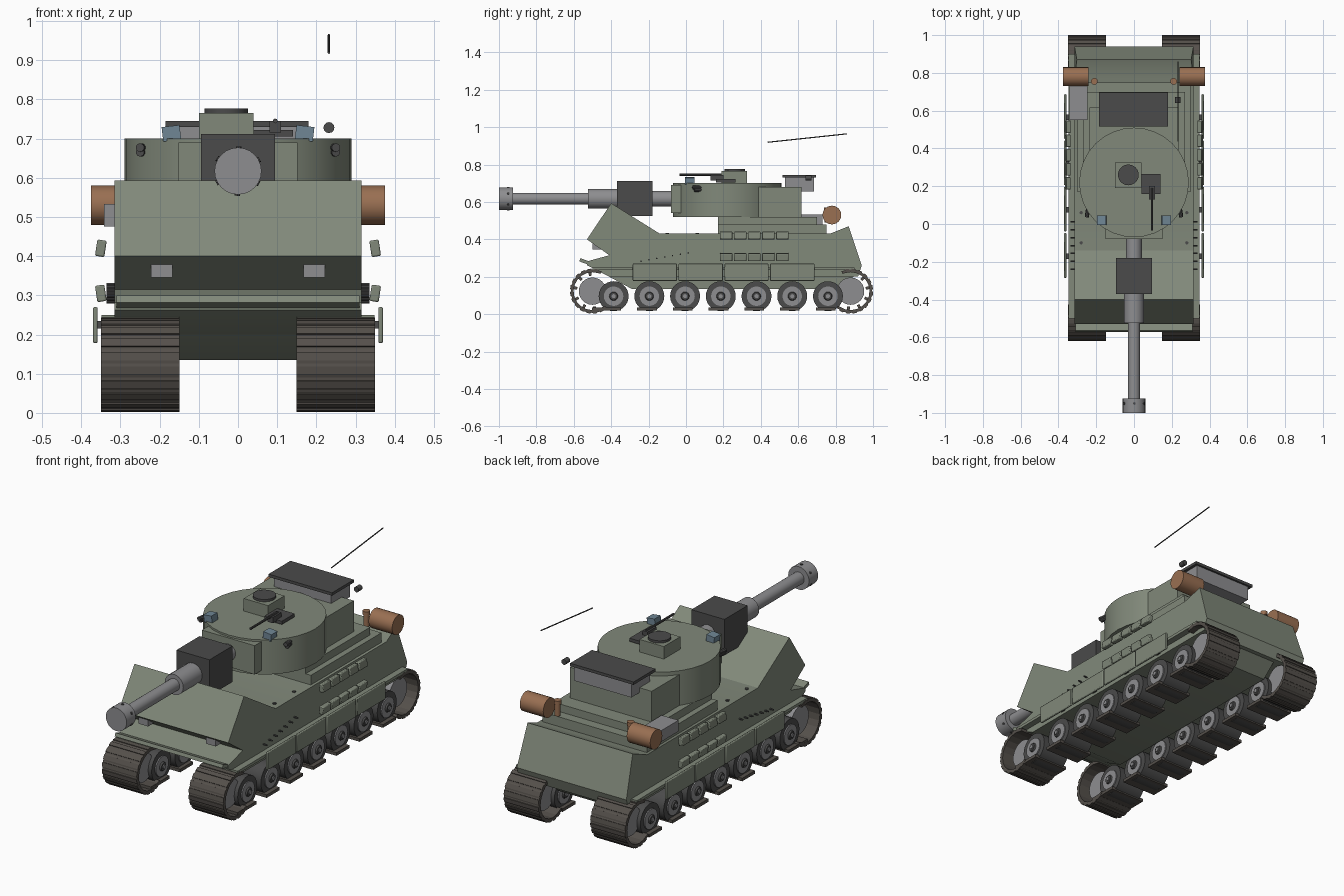
import bpy, bmesh
from math import radians, sin, cos, pi
from mathutils import Vector, Matrix

if "Cube" in bpy.data.objects:
    bpy.data.objects.remove(bpy.data.objects["Cube"])


def mat(name, r, g, b):
    m = bpy.data.materials.new(name)
    m.diffuse_color = (r, g, b, 1)
    m.use_nodes = True
    m.node_tree.nodes["Principled BSDF"].inputs["Base Color"].default_value = m.diffuse_color
    return m


GREEN = mat("olive_paint", 0.22, 0.25, 0.195)
DARK = mat("dark_metal", 0.07, 0.07, 0.07)
STEEL = mat("steel", 0.27, 0.27, 0.28)
TRACK = mat("track_metal", 0.09, 0.08, 0.07)
RUST = mat("brown_drum", 0.32, 0.16, 0.085)
GLASS = mat("sight_glass", 0.16, 0.24, 0.30)


def finish(name, bm, m):
    bmesh.ops.recalc_face_normals(bm, faces=bm.faces)
    me = bpy.data.meshes.new(name)
    bm.to_mesh(me)
    bm.free()
    me.materials.append(m)
    ob = bpy.data.objects.new(name, me)
    bpy.context.collection.objects.link(ob)
    return ob


def box(name, x, y, z, m, tilt=(0, 0), bevel=0):
    """Box from (min, max) pairs; tilt = angles about the x and y axes."""
    c = Vector(((x[0] + x[1]) / 2, (y[0] + y[1]) / 2, (z[0] + z[1]) / 2))
    bm = bmesh.new()
    bmesh.ops.create_cube(bm, size=1)
    bmesh.ops.scale(bm, verts=bm.verts, vec=(abs(x[1] - x[0]), y[1] - y[0], z[1] - z[0]))
    ob = finish(name, bm, m)
    ob.location = c
    ob.rotation_euler = (tilt[0], tilt[1], 0)
    if bevel:
        b = ob.modifiers.new("bevel", "BEVEL")
        b.width, b.segments = bevel, 2
    return ob


def rod(name, a, b, r, m, n=24, r2=None):
    """Cylinder or cone between two points."""
    a, b = Vector(a), Vector(b)
    bm = bmesh.new()
    bmesh.ops.create_cone(bm, cap_ends=True, segments=n, radius1=r,
                          radius2=r if r2 is None else r2, depth=(b - a).length)
    ob = finish(name, bm, m)
    ob.location = (a + b) / 2
    ob.rotation_euler = (b - a).to_track_quat("Z", "Y").to_euler()
    return ob


def extrude_x(name, profile, half, m):
    """Side profile of (y, z) points extruded across x."""
    bm = bmesh.new()
    f = bm.faces.new([bm.verts.new((-half, y, z)) for y, z in profile])
    g = bmesh.ops.extrude_face_region(bm, geom=[f])
    vs = [v for v in g["geom"] if isinstance(v, bmesh.types.BMVert)]
    bmesh.ops.translate(bm, verts=vs, vec=(2 * half, 0, 0))
    return finish(name, bm, m)


# Hull
hull = extrude_x("upper_hull", [(-.53, .262), (-.53, .282), (-.41, .315), (-.53, .40), (-.40, .593),
                                (-.14, .43), (.77, .43), (.87, .47), (.94, .26), (.92, .20),
                                (-.41, .20)], .315, GREEN)
for v in hull.data.vertices:            # rear plate narrows slightly at the top
    if v.co.y > .8 and v.co.z > .45:
        v.co.x *= .96
extrude_x("lower_hull", [(-.41, .22), (-.41, .20), (-.29, .135), (.82, .135), (.92, .22)], .155, GREEN)
box("front_lip", (-.31, .31), (-.57, -.49), (.268, .286), GREEN, (radians(-20), 0))
box("engine_deck_lower", (-.30, .30), (.17, .75), (.43, .48), GREEN)
box("engine_deck_upper", (-.27, .27), (.17, .70), (.48, .52), GREEN)

# Turret
rod("turret_body", (0, .22, .52), (0, .22, .70), .29, GREEN, 32)
box("turret_face", (-.152, .152), (-.08, .06), (.54, .69), GREEN)
box("turret_bustle", (-.235, .235), (.30, .617), (.52, .68), GREEN)
box("rear_bin", (-.165, .165), (.53, .685), (.655, .73), STEEL)
box("rear_bin_lid", (-.185, .18), (.515, .695), (.73, .745), DARK)
box("cupola_base", (-.10, .04), (.19, .325), (.69, .765), GREEN)
rod("cupola_hatch", (-.03, .26, .765), (-.03, .26, .777), .055, DARK)
box("machine_gun_mount", (.04, .14), (.16, .265), (.705, .722), DARK)
box("machine_gun_body", (.08, .11), (.13, .20), (.715, .745), DARK)
rod("machine_gun_barrel", (.095, -.035, .745), (.095, .19, .745), .006, DARK, 10)
for s in (1, -1):
    box("sight", (s * .147, s * .193), (-.005, .045), (.695, .732), GLASS, (0, s * .12))
    for i in range(2):
        rod("smoke_tube", (s * .24, .10, .677 - i * .012),
            (s * .25, .035 + i * .01, .677 - i * .012), .011, DARK, 10)

# Main gun
G = .617
box("mantlet", (-.095, .095), (-.37, -.18), (.525, .712), DARK)
rod("gun_root", (0, -.19, G), (0, -.04, G), .042, STEEL)
rod("gun_sleeve", (0, -.525, G), (0, -.365, G), .053, STEEL)
rod("gun_barrel", (0, -.94, G), (0, -.50, G), .032, STEEL)
rod("muzzle_brake", (0, -1, G), (0, -.925, G), .06, STEEL)
for k in range(6):
    a = k * pi / 3 + .5
    rod("muzzle_bolt", (.055 * cos(a), -.95, G + .055 * sin(a)),
        (.063 * cos(a), -.95, G + .063 * sin(a)), .007, DARK, 8)

# Aerial and its base
rod("aerial_base", (.232, .64, .728), (.232, .672, .728), .014, DARK, 12)
rod("aerial", (.232, .437, .919), (.232, .86, .964), .003, DARK, 8)

# Stowage
box("stowage_box", (-.342, -.245), (.55, .73), (.475, .533), STEEL)
for s in (1, -1):
    rod("fuel_drum", (s * .24, .78, .53), (s * .375, .78, .53), .05, RUST)
    rod("filler_pipe", (s * .21, .755, .49), (s * .21, .755, .55), .014, RUST, 12)
    rod("filler_cap", (s * .21, .755, .55), (s * .21, .755, .57), .018, RUST, 12)
    box("headlight", (s * .167, s * .222), (-.50, -.44), (.345, .385), STEEL)
    # Fenders and skirts
    box("fender", (s * .15, s * .348), (-.50, .90), (.235, .25), GREEN)
    for i in range(4):
        y0 = -.285 + i * .245
        box("skirt_panel", (s * .358, s * .37), (y0, y0 + .237), (.178, .27), GREEN, bevel=.004)
        box("skirt_bracket", (s * .31, s * .36), (y0 + .10, y0 + .13), (.215, .235), DARK)
    # Reactive blocks in two rows, and the rivet row
    for i in range(5):
        y = .215 + i * .075
        for z, t in ((.42, -.15), (.305, .15)):
            box("armour_block", (s * .338, s * .362), (y - .033, y + .033), (z - .021, z + .021),
                GREEN, (0, s * t), .004)
    for i in range(7):
        y, z = -.24 + i * .042, .283 + i * .0075
        rod("side_rivet", (s * .31, y, z), (s * .336, y, z), .004, DARK, 8)
    for y in (-.10, .06):
        rod("deck_rivet", (s * .28, y, .425), (s * .28, y, .435), .009, DARK, 8)

# Running gear
for s in (1, -1):
    for i in range(7):
        y = -.387 + i * .191
        rod("road_wheel", (s * .17, y, .096), (s * .325, y, .096), .08, DARK, 28)
        for e, d in ((.325, 1), (.17, -1)):
            rod("wheel_rim", (s * (e - d * .01), y, .096), (s * (e + d * .006), y, .096), .052, STEEL)
            rod("wheel_hub", (s * e, y, .096), (s * (e + d * .014), y, .096), .026, DARK, 16, .02)
            rod("wheel_cap", (s * e, y, .096), (s * (e + d * .019), y, .096), .011, STEEL, 12)
        box("ground_shoe", (s * .15, s * .348), (y - .065 - .05 * (i == 0), y + .04), (.02, .036), TRACK)
    # End wheels with the track wrapped round them
    for end, yc in ((-1, -.50), (1, .88)):
        zc = .123
        rod("end_wheel", (s * .19, yc, zc), (s * .305, yc, zc), .073, STEEL, 24)
        bm = bmesh.new()
        n = 13
        for k in range(n):
            a = radians(-115 + 215 * k / (n - 1))     # angle from the outward direction
            for r, t, w in ((.107, .014, .058), (.1165, .007, .022)):
                M = Matrix.Translation((s * .249, yc + end * r * cos(a), zc + r * sin(a))) \
                    @ Matrix.Rotation(end * a - pi / 2, 4, "X") @ Matrix.Diagonal((.2, w, t, 1))
                bmesh.ops.create_cube(bm, size=1, matrix=M)
            # guide tooth every other shoe
            if k % 2:
                M = Matrix.Translation((s * .249, yc + end * .095 * cos(a), zc + .095 * sin(a))) \
                    @ Matrix.Rotation(end * a, 4, "X") @ Matrix.Diagonal((.03, .025, .015, 1))
                bmesh.ops.create_cube(bm, size=1, matrix=M)
        finish("track_wrap", bm, TRACK)

# Smooth round parts, keep hard edges
bpy.ops.object.select_all(action="SELECT")
bpy.context.view_layer.objects.active = bpy.data.objects["turret_body"]
bpy.ops.object.shade_smooth_by_angle(angle=radians(32))
